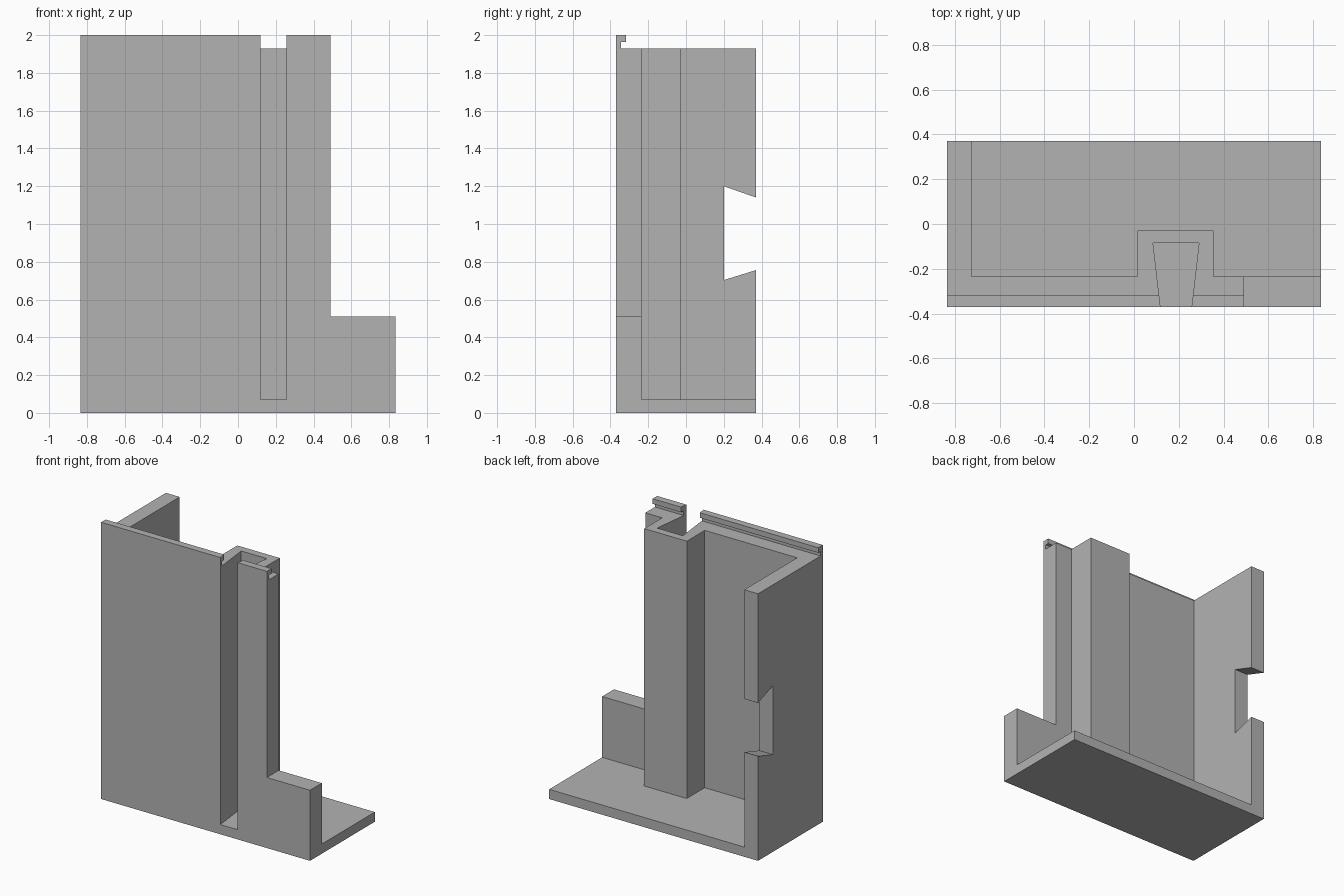
import bpy
import bmesh
from mathutils import Vector

cube = bpy.data.objects.get("Cube")
if cube:
    bpy.data.objects.remove(cube, do_unlink=True)

grey = bpy.data.materials.new("plain grey")
grey.use_nodes = True
colour = (0.45, 0.45, 0.45, 1)
grey.diffuse_color = colour
grey.node_tree.nodes["Principled BSDF"].inputs["Base Color"].default_value = colour

# Main extents
X, FRONT, BACK = 0.835, -0.37, 0.37
FLOOR, RIM, TOP = 0.07, 1.93, 2.0
INNER = -0.235            # inner face of the front wall
WALL_END = 0.49           # where the tall front wall stops
SLOT_L, SLOT_R = 0.118, 0.257   # slot mouth
DEEP_L, DEEP_R, DEEP_Y = 0.085, 0.29, -0.085


def prism(name, start, end):
    """Solid between two matching outlines."""
    bm = bmesh.new()
    a = [bm.verts.new(p) for p in start]
    b = [bm.verts.new(p) for p in end]
    bm.faces.new(a)
    bm.faces.new(b)
    for i in range(len(a)):
        j = (i + 1) % len(a)
        bm.faces.new((a[i], a[j], b[j], b[i]))
    bmesh.ops.recalc_face_normals(bm, faces=bm.faces)
    mesh = bpy.data.meshes.new(name)
    bm.to_mesh(mesh)
    bm.free()
    mesh.materials.append(grey)
    obj = bpy.data.objects.new(name, mesh)
    bpy.context.collection.objects.link(obj)
    return obj


def upright(name, outline, low, high):
    return prism(name, [Vector((x, y, low)) for x, y in outline],
                 [Vector((x, y, high)) for x, y in outline])


def box_outline(x0, x1, y0, y1):
    return [(x0, y0), (x1, y0), (x1, y1), (x0, y1)]


# Floor slab and low wall beside the tall wall
upright("base_plate", box_outline(-X, X, FRONT, BACK), 0, FLOOR)
upright("low_front_wall", box_outline(WALL_END, X, FRONT, INNER), FLOOR, 0.51)

# Front wall, dovetail channel and side wall in one plan outline
plan = [(-X, FRONT), (SLOT_L, FRONT), (DEEP_L, DEEP_Y), (DEEP_R, DEEP_Y),
        (SLOT_R, FRONT), (WALL_END, FRONT), (WALL_END, INNER), (0.355, INNER),
        (0.355, -0.03), (0.015, -0.03), (0.015, INNER), (-0.725, INNER),
        (-0.725, BACK), (-X, BACK)]
walls = upright("walls_with_channel", plan, FLOOR, RIM)

# Tapered notch in the back edge of the side wall
notch = [(0.2, 0.703), (0.2, 1.2), (0.4, 1.13), (0.4, 0.765)]
cutter = prism("notch_cutter", [(-0.9, y, z) for y, z in notch],
               [(-0.6, y, z) for y, z in notch])
cutter.hide_render = True
cutter.hide_viewport = True
cut = walls.modifiers.new("notch", "BOOLEAN")
cut.operation = "DIFFERENCE"
cut.solver = "EXACT"
cut.object = cutter

# Hooked lip along the top, its ends following the sides of the slot
hook = [(FRONT, RIM), (FRONT, TOP), (-0.318, TOP), (-0.318, 1.963),
        (-0.345, 1.963), (-0.345, RIM)]


def slot_side(mouth, deep, y):
    return mouth + (deep - mouth) * (y - FRONT) / (DEEP_Y - FRONT)


prism("long_lip", [(-X, y, z) for y, z in hook],
      [(slot_side(SLOT_L, DEEP_L, y), y, z) for y, z in hook])
prism("short_lip", [(slot_side(SLOT_R, DEEP_R, y), y, z) for y, z in hook],
      [(WALL_END, y, z) for y, z in hook])
